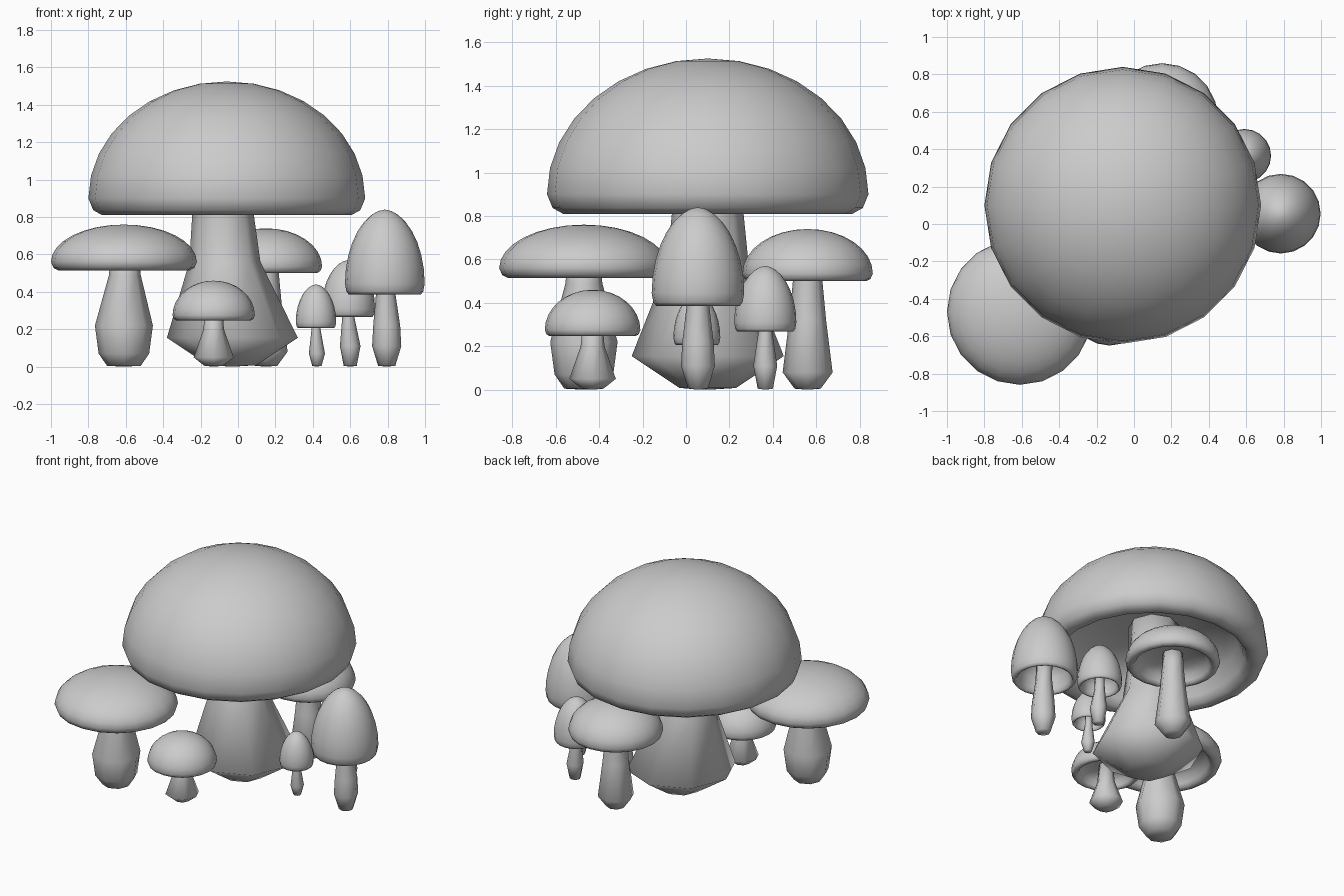
import bpy, bmesh, math

if "Cube" in bpy.data.objects:
    bpy.data.objects.remove(bpy.data.objects["Cube"])


def lathe(name, profile, sides, x, y):
    """Revolve (radius, z, dx) points about a vertical axis; radius 0 makes a pole."""
    bm = bmesh.new()
    rings = []
    for r, z, dx in profile:
        if r == 0:
            rings.append([bm.verts.new((dx, 0, z))])
        else:
            rings.append([bm.verts.new((dx + r * math.cos(2 * math.pi * i / sides),
                                        r * math.sin(2 * math.pi * i / sides), z))
                          for i in range(sides)])
    for a, b in zip(rings, rings[1:]):
        for i in range(sides):
            j = (i + 1) % sides
            if len(a) == 1:
                bm.faces.new((a[0], b[i], b[j]))
            elif len(b) == 1:
                bm.faces.new((a[i], a[j], b[0]))
            else:
                bm.faces.new((a[i], a[j], b[j], b[i]))
    bmesh.ops.recalc_face_normals(bm, faces=bm.faces)
    for f in bm.faces:
        f.smooth = True
    mesh = bpy.data.meshes.new(name)
    bm.to_mesh(mesh)
    bm.free()
    ob = bpy.data.objects.new(name, mesh)
    ob.location = (x, y, 0)
    bpy.context.collection.objects.link(ob)
    return ob


def cap(name, x, y, radius, base, rim, top, taper):
    """Domed cap with a rolled lip and a hollow underside."""
    R, h, lip = radius, top - rim, rim - base
    profile = [(0, top, 0)]
    # outer dome, from the crown down to the rim
    for i in range(1, 9):
        t = math.pi / 2 * (1 - i / 8)
        profile.append((R * math.cos(t) ** taper, rim + h * math.sin(t), 0))
    # rolled lip
    profile += [(R * 0.965, base + lip * 0.3, 0), (R * 0.90, base, 0),
                (R * 0.83, base + lip * 0.12, 0), (R * 0.79, base + lip * 0.6, 0)]
    # hollow underside
    profile += [(R * 0.74, rim + h * 0.1, 0), (R * 0.58, rim + h * 0.24, 0),
                (R * 0.32, rim + h * 0.31, 0), (0, rim + h * 0.33, 0)]
    lathe(name, profile, 20, x, y)


def stem(name, x, y, points):
    """Eight-sided stem closed at both ends."""
    first, last = points[0], points[-1]
    lathe(name, [(0, 0, first[2])] + points + [(0, last[1], last[2])], 8, x, y)


# name: centre, cap (radius, base, rim, top, taper), stem rings (radius, z, x offset)
mushrooms = {
    "giant": (-0.06, 0.10, (0.74, 0.81, 0.90, 1.525, 1.0),
              [(0.13, 0.008, 0.03), (0.35, 0.155, 0.03), (0.19, 0.56, -0.01),
               (0.165, 0.81, -0.02), (0.16, 1.08, -0.02)]),
    "wide": (-0.61, -0.47, (0.39, 0.515, 0.56, 0.76, 1.0),
             [(0.09, 0.005, 0), (0.135, 0.07, 0), (0.155, 0.22, 0),
              (0.085, 0.49, 0.005), (0.075, 0.61, 0.005)]),
    "front": (-0.13, -0.43, (0.22, 0.247, 0.275, 0.46, 1.0),
              [(0.05, 0.005, 0), (0.107, 0.05, 0), (0.055, 0.20, 0), (0.045, 0.32, 0)]),
    "back": (0.15, 0.56, (0.30, 0.50, 0.535, 0.74, 1.0),
             [(0.06, 0.005, 0), (0.115, 0.08, 0), (0.085, 0.32, 0),
              (0.068, 0.50, 0), (0.065, 0.59, 0)]),
    "side": (0.59, 0.365, (0.143, 0.267, 0.31, 0.57, 1.1),
             [(0.035, 0.005, 0.01), (0.055, 0.11, 0.01), (0.033, 0.26, 0), (0.03, 0.37, 0)]),
    "tiny": (0.417, 0.05, (0.108, 0.207, 0.24, 0.44, 1.1),
             [(0.025, 0.005, 0.005), (0.043, 0.07, 0.005), (0.024, 0.20, 0), (0.022, 0.29, 0)]),
    "tall": (0.785, 0.055, (0.213, 0.385, 0.445, 0.84, 1.1),
             [(0.046, 0.005, 0.01), (0.078, 0.11, 0.01), (0.072, 0.22, 0.01),
              (0.053, 0.38, 0.005), (0.05, 0.55, 0)]),
}

for name, (x, y, cap_size, rings) in mushrooms.items():
    stem(name + "_stem", x, y, rings)
    cap(name + "_cap", x, y, *cap_size)
